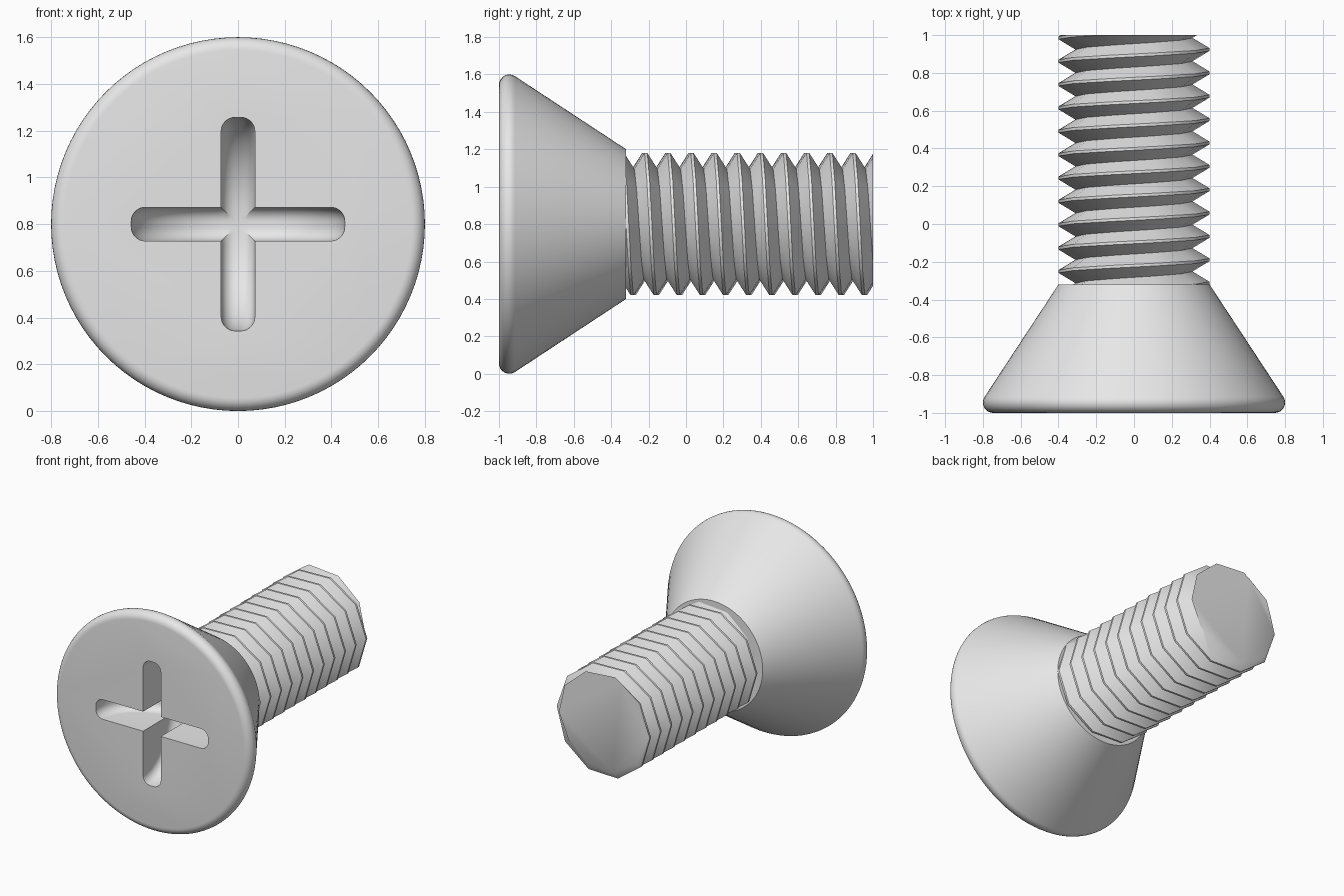
import bpy, bmesh
from math import sin, cos, pi, radians, tau
from mathutils import Vector

cube = bpy.data.objects.get("Cube")
if cube:
    bpy.data.objects.remove(cube, do_unlink=True)

AXIS_Z = 0.8        # height of the screw axis
HEAD_BACK = -0.32   # where the head ends and the thread starts

steel = bpy.data.materials.new("grey_steel")
steel.use_nodes = True
grey = (0.8, 0.8, 0.8, 1)
steel.diffuse_color = grey
steel.node_tree.nodes["Principled BSDF"].inputs["Base Color"].default_value = grey


def finish(bm, name):
    """Turn a bmesh into a named object with the steel material."""
    bmesh.ops.recalc_face_normals(bm, faces=bm.faces)
    mesh = bpy.data.meshes.new(name)
    bm.to_mesh(mesh)
    bm.free()
    mesh.materials.append(steel)
    obj = bpy.data.objects.new(name, mesh)
    bpy.context.collection.objects.link(obj)
    return obj


def select(obj):
    bpy.ops.object.select_all(action='DESELECT')
    obj.select_set(True)
    bpy.context.view_layer.objects.active = obj


def smooth(obj, angle):
    select(obj)
    bpy.ops.object.shade_smooth_by_angle(angle=radians(angle))


def skin(bm, rings):
    """Join closed rings of points with quads and cap both ends."""
    loops = [[bm.verts.new(p) for p in ring] for ring in rings]
    n = len(loops[0])
    for a, b in zip(loops, loops[1:]):
        for i in range(n):
            j = (i + 1) % n
            bm.faces.new((a[i], a[j], b[j], b[i]))
    bm.faces.new(loops[0])
    bm.faces.new(loops[-1])


# Countersunk head: rounded rim, then a cone down to the shank
def make_head(sides=96, steps=8):
    rim = 0.055
    profile = []
    for i in range(steps + 1):
        a = radians(-90 + 123 * i / steps)
        profile.append((0.8 - rim + rim * cos(a), -1 + rim + rim * sin(a)))
    profile.append((0.4, HEAD_BACK))
    bm = bmesh.new()
    skin(bm, [[(r * cos(tau * k / sides), y, AXIS_Z + r * sin(tau * k / sides))
               for k in range(sides)] for r, y in profile])
    return finish(bm, "countersunk_head")


# One slot of the cross recess: a rounded plate with a half-oval outline
def make_slot_cutter(name, vertical, reach=0.457, depth=0.36, half=0.072,
                     corner=0.06, steps=8, arc=32):
    rings = []
    for side in (-1, 1):
        for i in range(steps + 1):
            a = pi / 2 * (i / steps if side > 0 else i / steps - 1)
            across = side * (half - corner) + corner * sin(a)
            inset = corner * (1 - cos(a))
            outline = [(reach - inset, -1.1)]
            for k in range(arc + 1):
                t = pi * k / arc
                outline.append(((reach - inset) * cos(t),
                                -1 + (depth - inset) * sin(t)))
            outline.append((inset - reach, -1.1))
            rings.append([(across, y, AXIS_Z + u) if vertical
                          else (u, y, AXIS_Z + across) for u, y in outline])
    bm = bmesh.new()
    skin(bm, rings)
    cutter = finish(bm, name)
    cutter.hide_render = True
    return cutter


# Threaded shank: a V profile wound along a right-handed helix
def make_thread(sides=10, pitch=0.1237, turns=14, crest=0.4, root=0.31):
    flat = 0.06 * pitch
    section = [(-flat, crest), (flat, crest), (pitch / 2, root)]
    start = 0.80 - 11 * pitch
    bm = bmesh.new()
    rows = []
    for k in range((turns + 1) * sides + 1):
        a = pi / 2 + tau * k / sides
        y = start + pitch * k / sides
        rows.append([bm.verts.new((r * sin(a), y + dy, AXIS_Z + r * cos(a)))
                     for dy, r in section])
    for k in range(turns * sides):
        a = rows[k] + [rows[k + sides][0]]
        b = rows[k + 1] + [rows[k + 1 + sides][0]]
        for i in range(len(section)):
            bm.faces.new((a[i], b[i], b[i + 1], a[i + 1]))
    # Trim both ends square and close them
    for y, direction in ((1.0, 1), (HEAD_BACK - 0.08, -1)):
        cut = bmesh.ops.bisect_plane(
            bm, geom=bm.verts[:] + bm.edges[:] + bm.faces[:],
            plane_co=Vector((0, y, 0)), plane_no=Vector((0, direction, 0)),
            clear_outer=True)
        loose = [v for v in bm.verts if not v.link_faces]
        bmesh.ops.delete(bm, geom=loose, context='VERTS')
        edges = [e for e in bm.edges if e.is_boundary
                 and all(abs(v.co.y - y) < 1e-4 for v in e.verts)]
        bmesh.ops.edgeloop_fill(bm, edges=edges)
    return finish(bm, "threaded_shank")


head = make_head()
for label, vertical in (("vertical_slot_cutter", True),
                        ("horizontal_slot_cutter", False)):
    cutter = make_slot_cutter(label, vertical)
    mod = head.modifiers.new(label, 'BOOLEAN')
    mod.operation = 'DIFFERENCE'
    mod.solver = 'EXACT'
    mod.object = cutter
    select(head)
    bpy.ops.object.modifier_apply(modifier=mod.name)
    bpy.data.objects.remove(cutter, do_unlink=True)
smooth(head, 30)

thread = make_thread()
smooth(thread, 45)
